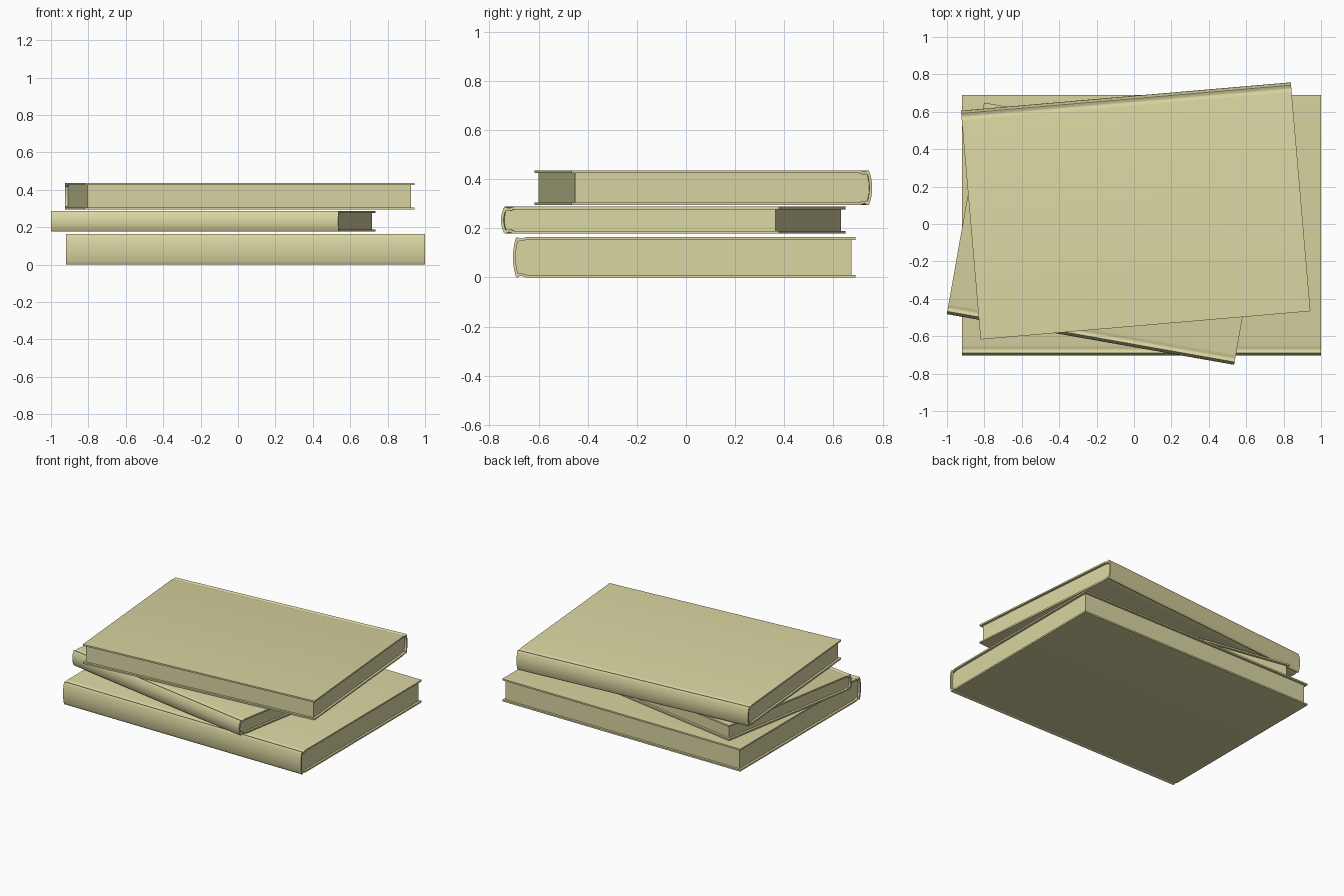
import bpy, bmesh, math
from mathutils import Vector, Matrix

old = bpy.data.objects.get("Cube")
if old:
    bpy.data.objects.remove(old)

paper = bpy.data.materials.new("pale_khaki")
paper.use_nodes = True
colour = (0.70, 0.67, 0.36, 1)
paper.diffuse_color = colour
paper.node_tree.nodes["Principled BSDF"].inputs["Base Color"].default_value = colour

BOARD = 0.011    # cover thickness
LIP = 0.016      # cover overhang around the pages


def cover_path(depth, height):
    """Outer cover line: top board, hinge groove, rounded spine, bottom board."""
    h = height / 2
    half = [(depth, h), (0.055, h), (0.045, h - 0.002), (0.036, h - 0.006),
            (0.029, h - 0.006), (0.021, h - 0.001), (0.015, h)]
    spine_top = h - 0.006
    arc = []
    for i in range(13):
        t = 1 - i / 6
        arc.append((0.011 * t * t, spine_top * t))
    lower = [(y, -z) for y, z in reversed(half)]
    return [Vector(p) for p in half + arc + lower]


def inset_path(path, distance):
    """Shift a line towards the inside of the book."""
    result = []
    for i, p in enumerate(path):
        a = path[max(i - 1, 0)]
        b = path[min(i + 1, len(path) - 1)]
        d = (b - a).normalized()
        result.append(p + Vector((-d.y, d.x)) * distance)
    return result


def extrude_profile(name, points, width, place):
    bm = bmesh.new()
    verts = [bm.verts.new((-width / 2, p.x, p.y)) for p in points]
    face = bm.faces.new(verts)
    sweep = bmesh.ops.extrude_face_region(bm, geom=[face], use_keep_orig=True)
    moved = [v for v in sweep["geom"] if isinstance(v, bmesh.types.BMVert)]
    bmesh.ops.translate(bm, verts=moved, vec=(width, 0, 0))
    bmesh.ops.recalc_face_normals(bm, faces=bm.faces[:])
    mesh = bpy.data.meshes.new(name)
    bm.to_mesh(mesh)
    bm.free()
    mesh.materials.append(paper)
    obj = bpy.data.objects.new(name, mesh)
    bpy.context.collection.objects.link(obj)
    obj.matrix_world = place
    bpy.ops.object.select_all(action="DESELECT")
    obj.select_set(True)
    bpy.context.view_layer.objects.active = obj
    bpy.ops.object.shade_smooth_by_angle(angle=math.radians(42))
    return obj


def book(name, centre, bottom, top, width, depth, turn):
    height = top - bottom
    place = (Matrix.Translation((centre[0], centre[1], (bottom + top) / 2))
             @ Matrix.Rotation(math.radians(turn), 4, "Z")
             @ Matrix.Translation((0, -depth / 2, 0)))
    outer = cover_path(depth, height)
    inner = inset_path(outer, BOARD)
    extrude_profile(name + "_cover", outer + inner[::-1], width, place)
    # page block fills the cover and stops short of its edges
    block = [p.copy() for p in inner]
    block[0].x = block[-1].x = depth - LIP
    extrude_profile(name + "_pages", block, width - 2 * LIP, place)


book("bottom_book", (0.04, -0.007), 0, 0.164, 1.92, 1.394, 0)
book("middle_book", (-0.133, -0.052), 0.178, 0.288, 1.56, 1.148, -10)
book("top_book", (0.009, 0.07), 0.294, 0.436, 1.77, 1.228, 184.9)
